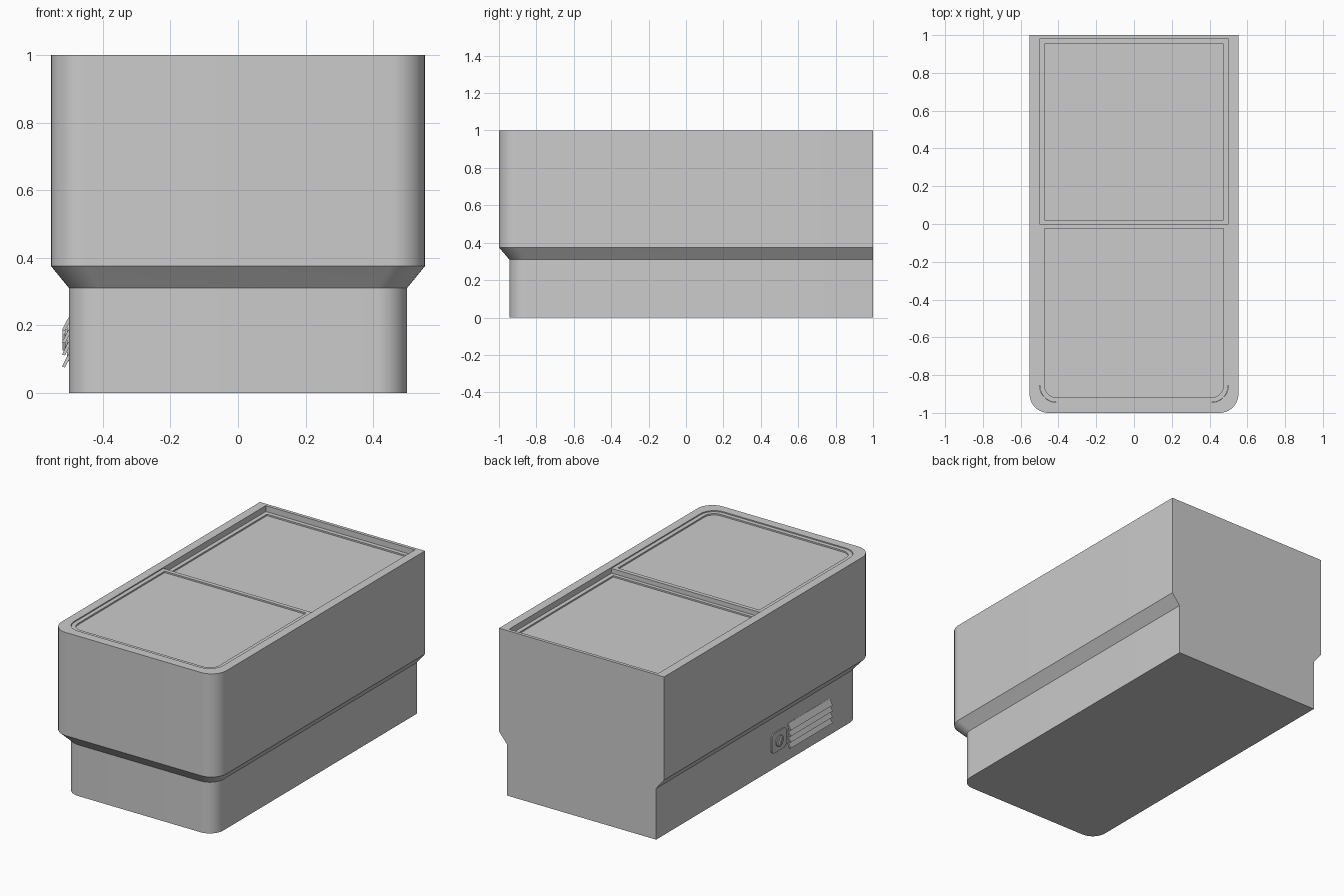
import bpy, bmesh, math

if "Cube" in bpy.data.objects:
    bpy.data.objects.remove(bpy.data.objects["Cube"])


def finish(name, bm):
    bmesh.ops.recalc_face_normals(bm, faces=bm.faces)
    me = bpy.data.meshes.new(name)
    bm.to_mesh(me)
    bm.free()
    ob = bpy.data.objects.new(name, me)
    bpy.context.collection.objects.link(ob)
    bpy.ops.object.select_all(action='DESELECT')
    ob.select_set(True)
    bpy.context.view_layer.objects.active = ob
    bpy.ops.object.shade_smooth_by_angle(angle=math.radians(30))
    return ob


def outline(hx, y0, y1, r, seg=10):
    """Rectangle in plan with its two front corners rounded."""
    if r == 0:
        return [(-hx, y1), (-hx, y0), (hx, y0), (hx, y1)]
    arc = [(-hx + r - r * math.cos(a), y0 + r - r * math.sin(a))
           for a in [math.pi / 2 * i / seg for i in range(seg + 1)]]
    return [(-hx, y1)] + arc + [(-x, y) for x, y in reversed(arc)] + [(hx, y1)]


def loft(name, levels):
    """Skin a stack of (hx, y0, y1, radius, z) outlines, capped at both ends."""
    bm = bmesh.new()
    rings = [[bm.verts.new((x, y, z)) for x, y in outline(hx, y0, y1, r)]
             for hx, y0, y1, r, z in levels]
    for a, b in zip(rings, rings[1:]):
        for i in range(len(a)):
            j = (i + 1) % len(a)
            bm.faces.new((a[i], a[j], b[j], b[i]))
    bm.faces.new(rings[0])
    bm.faces.new(rings[-1])
    return finish(name, bm)


# Cabinet: plinth, flared step, upper tub, rim and lid recess
loft("cabinet", [
    (0.50, -0.945, 1.0, 0.09, 0.0),
    (0.50, -0.945, 1.0, 0.09, 0.31),
    (0.553, -1.0, 1.0, 0.10, 0.375),
    (0.553, -1.0, 1.0, 0.10, 1.0),
    (0.50, -0.945, 0.98, 0.09, 1.0),
    (0.50, -0.945, 0.98, 0.09, 0.935),
])


# Sliding lids: raised frame around a slightly sunken panel
def lid(name, y0, y1, r, bottom, top):
    f = 0.025
    ri = max(r - f, 0)
    loft(name, [
        (0.499, y0, y1, r, bottom),
        (0.499, y0, y1, r, top),
        (0.499 - f, y0 + f, y1 - f, ri, top),
        (0.499 - f, y0 + f, y1 - f, ri, top - 0.009),
    ])


lid("front_lid", -0.944, 0.0, 0.09, 0.966, 0.994)
lid("rear_lid", -0.005, 0.979, 0, 0.936, 0.965)


# Side vent: four tilted slats
def slat(i):
    z = 0.078 + 0.036 * i
    prof = [(-0.521, z), (-0.512, z - 0.003), (-0.493, z + 0.034), (-0.502, z + 0.037)]
    bm = bmesh.new()
    ends = [[bm.verts.new((x, y, zz)) for x, zz in prof] for y in (-0.66, -0.26)]
    for e in ends:
        bm.faces.new(e)
    for k in range(4):
        m = (k + 1) % 4
        bm.faces.new((ends[0][k], ends[0][m], ends[1][m], ends[1][k]))
    finish("vent_slat_%d" % (i + 1), bm)


for i in range(4):
    slat(i)


# Control: rounded plate, dial and grip, all facing -x
def side_box(name, y, z, sx, sy, sz, bevel, tilt=0):
    bpy.ops.mesh.primitive_cube_add(size=1, location=(-0.5 - sx / 2, y, z),
                                    rotation=(tilt, 0, 0))
    ob = bpy.context.object
    ob.name = name
    for v in ob.data.vertices:
        v.co = (v.co.x * sx, v.co.y * sy, v.co.z * sz)
    if bevel:
        bm = bmesh.new()
        bm.from_mesh(ob.data)
        es = [e for e in bm.edges
              if abs(e.verts[0].co.x - e.verts[1].co.x) > sx / 2]
        bmesh.ops.bevel(bm, geom=es, offset=bevel, segments=5,
                        affect='EDGES', profile=0.5)
        bm.to_mesh(ob.data)
        bm.free()
    bpy.ops.object.shade_smooth_by_angle(angle=math.radians(30))


side_box("control_plate", -0.17, 0.155, 0.006, 0.14, 0.12, 0.025)
bpy.ops.mesh.primitive_cylinder_add(vertices=32, radius=0.034, depth=0.012,
                                    location=(-0.506, -0.17, 0.155),
                                    rotation=(0, math.pi / 2, 0))
bpy.context.object.name = "control_dial"
bpy.ops.object.shade_smooth_by_angle(angle=math.radians(30))
side_box("dial_grip", -0.17, 0.155, 0.02, 0.016, 0.062, 0.005, math.radians(25))
